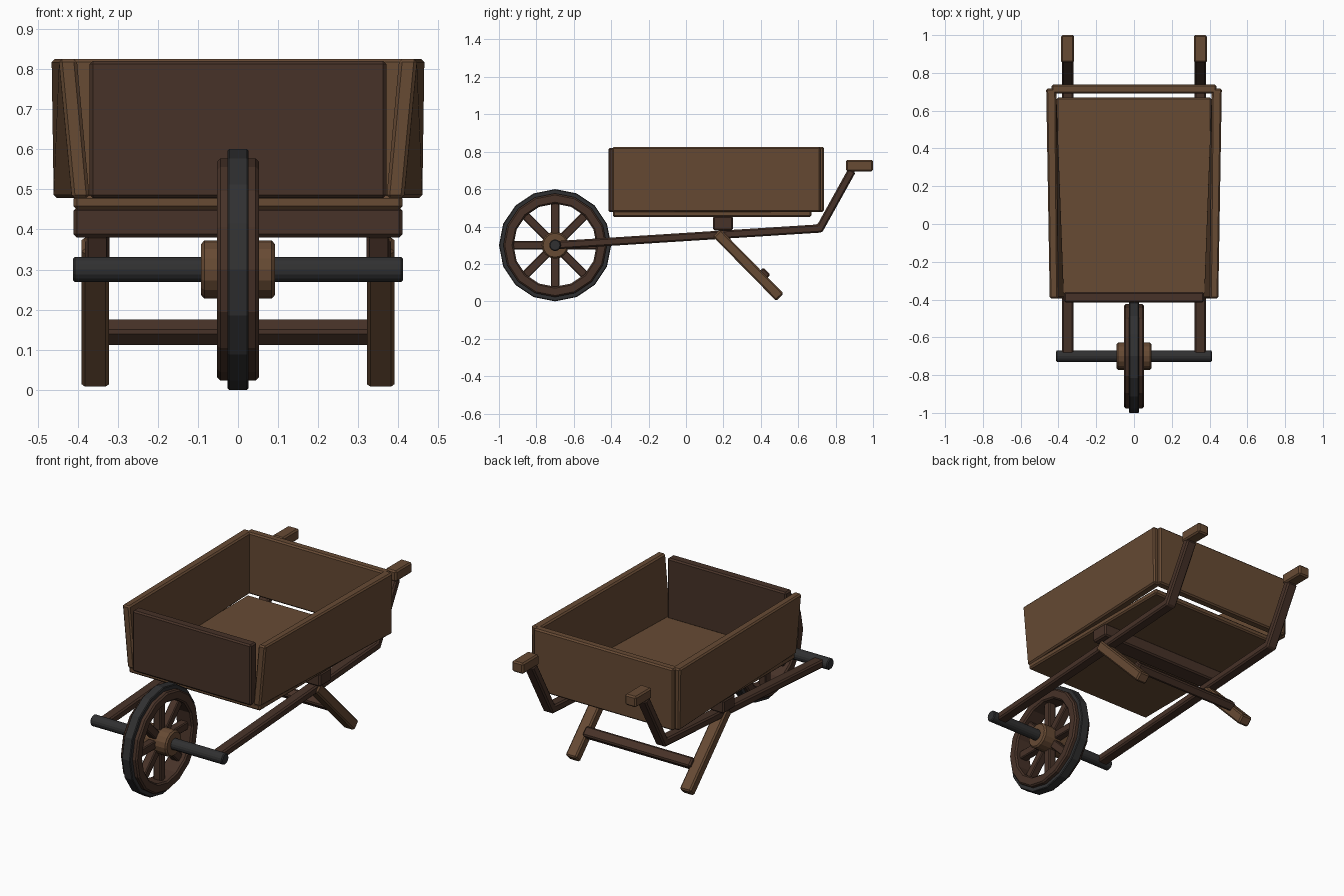
import bpy, bmesh
from math import sin, cos, tau
from mathutils import Vector

if "Cube" in bpy.data.objects:
    bpy.data.objects.remove(bpy.data.objects["Cube"])


def material(name, rgb):
    m = bpy.data.materials.new(name)
    m.diffuse_color = (*rgb, 1)
    m.use_nodes = True
    m.node_tree.nodes["Principled BSDF"].inputs["Base Color"].default_value = m.diffuse_color
    return m


LIGHT = material("light_wood", (0.135, 0.069, 0.034))
DARK = material("dark_wood", (0.063, 0.032, 0.021))
IRON = material("iron", (0.03, 0.03, 0.031))
WHEEL = (-0.7, 0.3)


def finish(name, bm, mat, bevel=0.008, mirror=False):
    bmesh.ops.recalc_face_normals(bm, faces=bm.faces)
    me = bpy.data.meshes.new(name)
    bm.to_mesh(me)
    bm.free()
    me.materials.append(mat)
    ob = bpy.data.objects.new(name, me)
    bpy.context.collection.objects.link(ob)
    if bevel:
        b = ob.modifiers.new("bevel", "BEVEL")
        b.width, b.segments = bevel, 1
        b.limit_method, b.angle_limit = "ANGLE", 0.6
    if mirror:
        ob.modifiers.new("mirror", "MIRROR")
    return ob


def add_prism(bm, pts, x0, x1):
    """Extrude a (y, z) outline along x."""
    a = [bm.verts.new((x0, y, z)) for y, z in pts]
    b = [bm.verts.new((x1, y, z)) for y, z in pts]
    bm.faces.new(a)
    bm.faces.new(b[::-1])
    for i in range(len(pts)):
        j = (i + 1) % len(pts)
        bm.faces.new((a[i], b[i], b[j], a[j]))
    return a, b


def prism(name, pts, x0, x1, mat, **kw):
    bm = bmesh.new()
    add_prism(bm, pts, x0, x1)
    return finish(name, bm, mat, **kw)


def rect(y0, y1, z0, z1):
    return [(y0, z0), (y1, z0), (y1, z1), (y0, z1)]


def bar(p, q, w):
    """Outline of a straight bar from p to q in the yz plane."""
    p, q = Vector(p), Vector(q)
    d = (q - p).normalized() * w / 2
    n = Vector((-d.y, d.x))
    return [p + n, p - n, q - n, q + n]


def circle(r, n=16):
    return [(WHEEL[0] + r * sin(tau * i / n), WHEEL[1] + r * cos(tau * i / n)) for i in range(n)]


def ring(name, r0, r1, hw, mat, bevel):
    """Hollow wheel ring with a rectangular section."""
    bm = bmesh.new()
    loops = [[bm.verts.new((x, y, z)) for y, z in circle(r)]
             for r, x in ((r0, -hw), (r1, -hw), (r1, hw), (r0, hw))]
    for k in range(4):
        a, b = loops[k], loops[(k + 1) % 4]
        for i in range(16):
            j = (i + 1) % 16
            bm.faces.new((a[i], a[j], b[j], b[i]))
    return finish(name, bm, mat, bevel=bevel)


# wheel
ring("iron_tyre", 0.265, 0.3, 0.026, IRON, 0.004)
ring("wheel_rim", 0.222, 0.277, 0.052, DARK, 0.008)
prism("wheel_hub", circle(0.072), -0.092, 0.092, LIGHT)
prism("axle", circle(0.031), -0.412, 0.412, IRON, bevel=0.005)
bm = bmesh.new()
for i in range(8):
    u = Vector((sin(tau * i / 8), cos(tau * i / 8)))
    add_prism(bm, bar(Vector(WHEEL) + u * 0.05, Vector(WHEEL) + u * 0.24, 0.046), -0.023, 0.023)
finish("wheel_spokes", bm, DARK, bevel=0.005)

# tray floor and end boards
prism("tray_floor", rect(-0.39, 0.67, 0.45, 0.485), -0.41, 0.41, LIGHT)
prism("front_board", rect(-0.415, -0.36, 0.478, 0.82), -0.37, 0.37, DARK)
prism("back_board", rect(0.69, 0.738, 0.478, 0.825), -0.437, 0.437, LIGHT)

# side boards: upright at the back, leaning outwards at the front
bm = bmesh.new()
inner, outer = add_prism(bm, rect(-0.395, 0.718, 0.478, 0.825), 0, 1)
for loop, xs in ((inner, (0.37, 0.412, 0.412, 0.402)), (outer, (0.414, 0.46, 0.465, 0.447))):
    for v, x in zip(loop, xs):
        v.co.x = x
finish("side_boards", bm, LIGHT, mirror=True)

# cross beam under the tray
prism("cross_beam", rect(0.145, 0.25, 0.38, 0.455), -0.41, 0.41, DARK)

# rails running from the axle and bending up to the grips
prism("rails", [(-0.7, 0.278), (0.728, 0.368), (0.907, 0.69), (0.868, 0.71), (0.703, 0.411), (-0.7, 0.322)],
      0.32, 0.382, DARK, mirror=True)
prism("hand_grips", rect(0.855, 1.0, 0.695, 0.756), 0.317, 0.387, LIGHT, mirror=True)

# legs and their brace
prism("legs", bar((0.165, 0.365), (0.502, 0.022), 0.056), 0.322, 0.39, LIGHT, mirror=True)
prism("leg_brace", bar((0.395, 0.163), (0.434, 0.124), 0.05), -0.335, 0.335, DARK)
